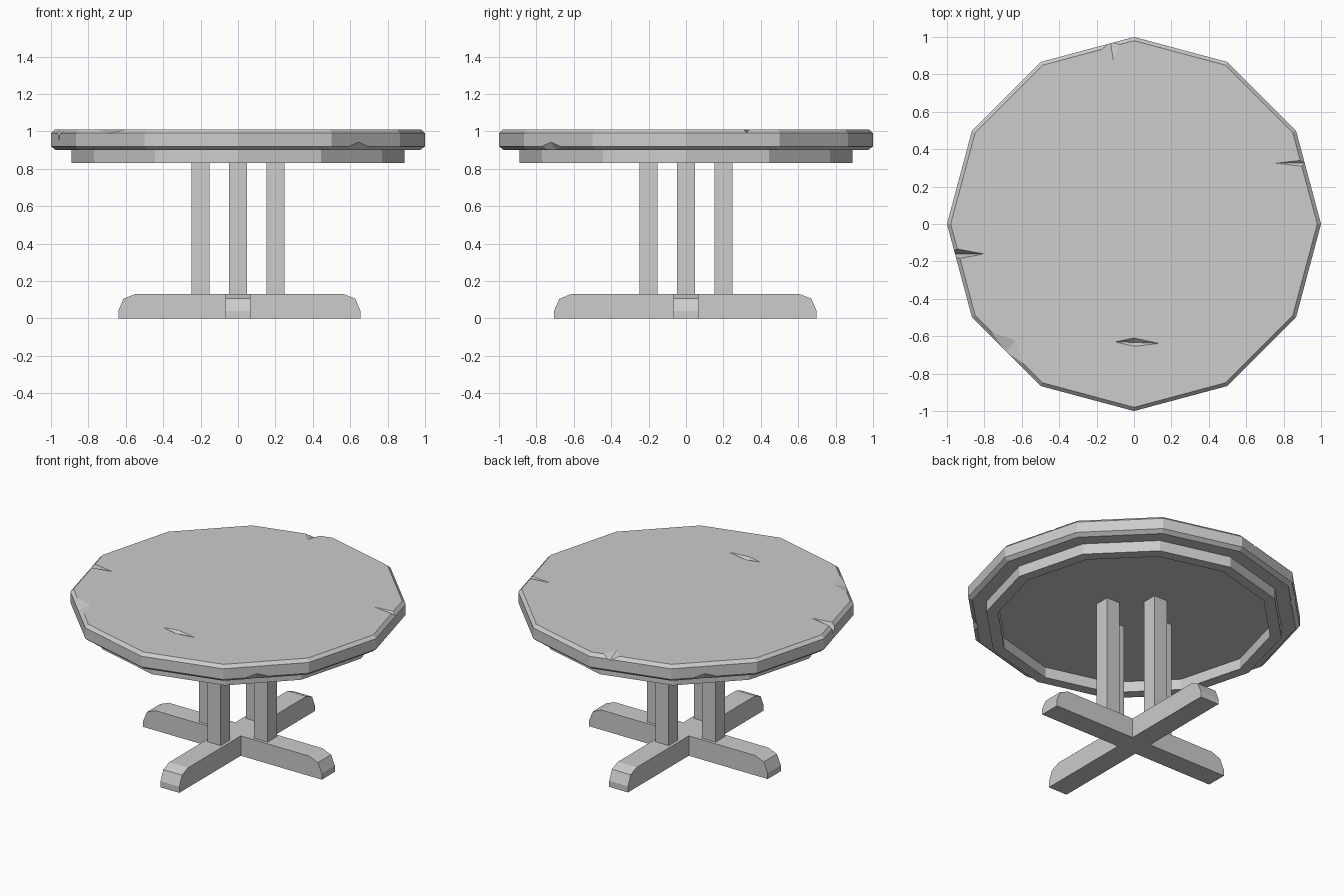
import bpy, bmesh
from math import radians, cos, sin, pi
from mathutils import Vector, Matrix

cube = bpy.data.objects.get("Cube")
if cube:
    bpy.data.objects.remove(cube, do_unlink=True)

grey = bpy.data.materials.new("plain_grey")
grey.use_nodes = True
grey.diffuse_color = (0.604, 0.604, 0.604, 1)
grey.node_tree.nodes["Principled BSDF"].inputs["Base Color"].default_value = grey.diffuse_color


def finish(name, bm):
    """Turn a bmesh into a named, flat-shaded object."""
    bmesh.ops.recalc_face_normals(bm, faces=bm.faces)
    mesh = bpy.data.meshes.new(name)
    bm.to_mesh(mesh)
    bm.free()
    mesh.materials.append(grey)
    ob = bpy.data.objects.new(name, mesh)
    bpy.context.collection.objects.link(ob)
    return ob


def lathe(name, profile, closed=False, sides=12):
    """Spin a (radius, z) profile; an open one gets flat end caps."""
    bm = bmesh.new()
    rings = [[bm.verts.new((r * cos(2 * pi * i / sides), r * sin(2 * pi * i / sides), z))
              for i in range(sides)] for r, z in profile]
    pairs = list(zip(rings, rings[1:]))
    if closed:
        pairs.append((rings[-1], rings[0]))
    else:
        bm.faces.new(rings[0])
        bm.faces.new(rings[-1])
    for a, b in pairs:
        for i in range(sides):
            j = (i + 1) % sides
            bm.faces.new((a[i], a[j], b[j], b[i]))
    return finish(name, bm)


def hull(name, points):
    bm = bmesh.new()
    for p in points:
        bm.verts.new(p)
    bmesh.ops.convex_hull(bm, input=bm.verts)
    return finish(name, bm)


def carve(target, points):
    """Cut a convex chip out of the target, then drop the cutter."""
    cutter = hull("chip_cutter", points)
    cutter.hide_render = True
    mod = target.modifiers.new("chip", "BOOLEAN")
    mod.operation = "DIFFERENCE"
    mod.solver = "EXACT"
    mod.object = cutter
    bpy.context.view_layer.objects.active = target
    bpy.ops.object.modifier_apply(modifier=mod.name)
    bpy.data.objects.remove(cutter, do_unlink=True)


def beam(name, low, high, angle):
    """Foot beam with rounded-off upper ends, extruded across its width."""
    ends = [(0, 0), (0, 0.04), (0.028, 0.105), (0.09, 0.13)]
    outline = [(low + d, z) for d, z in ends] + [(high - d, z) for d, z in reversed(ends)]
    bm = bmesh.new()
    face = bm.faces.new([bm.verts.new((x, -0.068, z)) for x, z in outline])
    side = bmesh.ops.extrude_face_region(bm, geom=[face])["geom"]
    bmesh.ops.translate(bm, vec=(0, 0.136, 0),
                        verts=[v for v in side if isinstance(v, bmesh.types.BMVert)])
    bmesh.ops.rotate(bm, verts=bm.verts, matrix=Matrix.Rotation(radians(angle), 3, "Z"))
    return finish(name, bm)


# Tabletop with bevelled rims, and the hollow apron ring under it
top = lathe("tabletop", [(0.975, 0.9), (1, 0.92), (1, 0.99), (0.98, 1.01)])
lathe("apron", [(0.82, 0.83), (0.89, 0.83), (0.89, 0.905), (0.82, 0.905)], closed=True)

# Crack in the middle of the surface
carve(top, [(-0.12, -0.63, 1.015), (0.16, -0.64, 1.015), (0, -0.605, 1.015),
            (0, -0.658, 1.015), (0, -0.633, 0.985)])

# V-shaped splits running in from the rim: tip x, mouth x, y, half width, bottom z
for tip, mouth, y, w, z in ((-0.8, -1.02, -0.16, 0.045, 0.92), (0.75, 1.02, 0.325, 0.04, 0.98)):
    carve(top, [(tip, y, 1.011), (mouth, y - w, 1.02), (mouth, y + w, 1.02), (mouth, y, z)])

# Small chips on the upper rim: two rim points, inner point, outer low point
for a, b, inner, outer in (((-0.78, -0.57), (-0.59, -0.75), (-0.63, -0.62), (-0.72, -0.72)),
                           ((-0.18, 0.94), (-0.07, 0.97), (-0.11, 0.87), (-0.13, 1.0))):
    carve(top, [(*a, 1.011), (*b, 1.011), (*inner, 1.011), (*outer, 0.975), (*outer, 1.05)])

# Chips on the lower rim, on opposite sides
for angle in (-45, 135):
    turn = Matrix.Rotation(radians(angle), 3, "Z")
    chip = [(0.972, -0.15, 0.92), (0.972, 0.04, 0.92), (0.972, -0.055, 0.95),
            (0.93, -0.055, 0.895), (1.0, -0.055, 0.89)]
    carve(top, [turn @ Vector(p) for p in chip])

# Four posts around the centre
for i, name in enumerate(("left_post", "back_post", "right_post", "front_post")):
    bm = bmesh.new()
    bmesh.ops.create_cube(bm, size=1, matrix=Matrix.Translation(
        (0.2 * cos(i * pi / 2), 0.2 * sin(i * pi / 2), 0.51)) @ Matrix.Diagonal((0.097, 0.097, 0.79, 1)))
    finish(name, bm)

# Crossed foot beams
beam("foot_beam_across", -0.64, 0.655, 0)
beam("foot_beam_lengthwise", -0.705, 0.698, 90)
